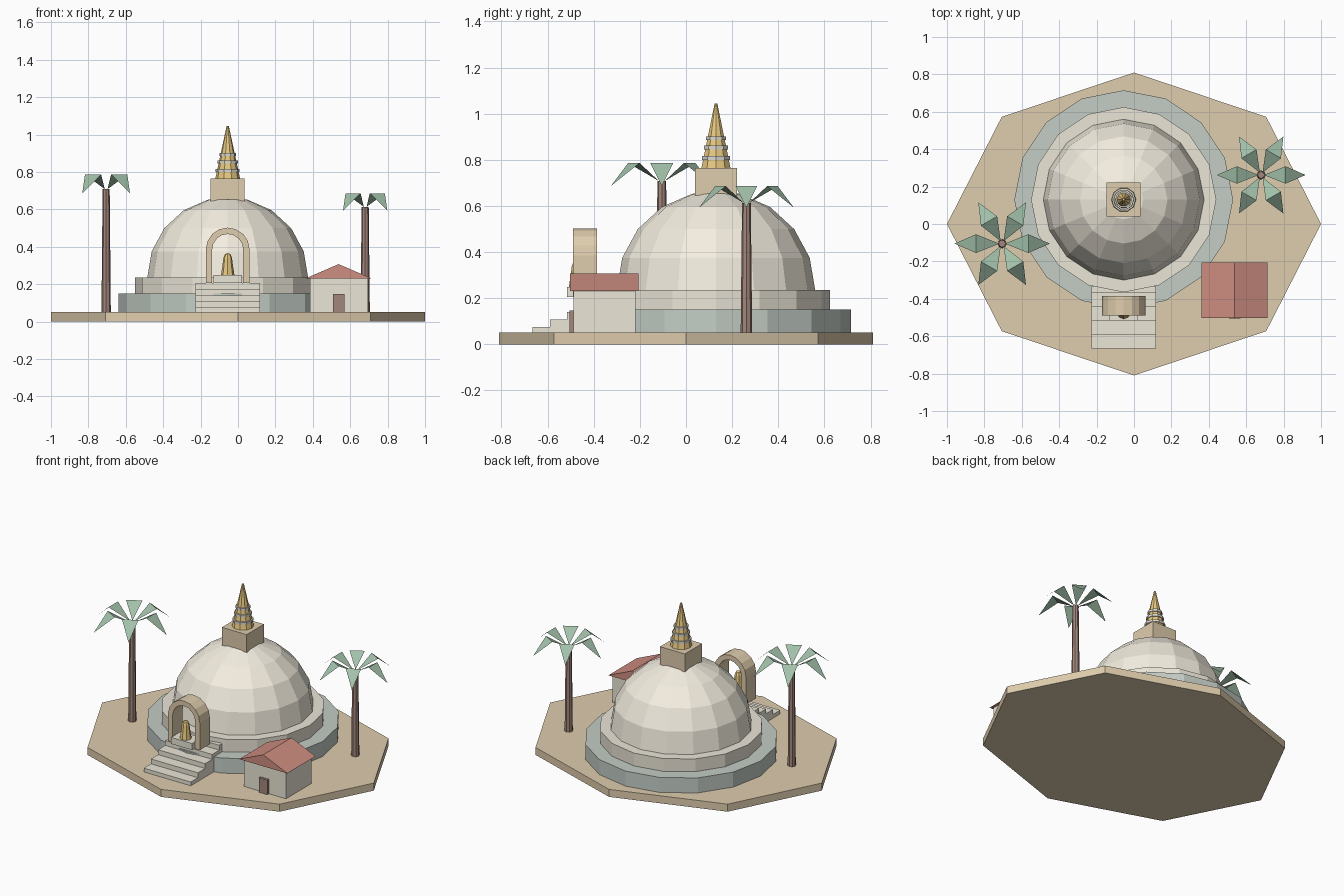
import bpy, bmesh
from math import sin, cos, pi, radians

if "Cube" in bpy.data.objects:
    bpy.data.objects.remove(bpy.data.objects["Cube"])

MATS = {}
COLORS = {
    "sand": (0.74, 0.61, 0.42), "slate": (0.55, 0.61, 0.56), "stone": (0.83, 0.79, 0.68),
    "plaster": (0.90, 0.85, 0.74), "gold": (0.80, 0.58, 0.22), "roof_red": (0.62, 0.27, 0.22),
    "wood": (0.36, 0.24, 0.20), "leaf": (0.36, 0.53, 0.40), "silver": (0.72, 0.70, 0.62),
}


def finish(name, bm, color):
    bmesh.ops.recalc_face_normals(bm, faces=bm.faces)
    me = bpy.data.meshes.new(name)
    bm.to_mesh(me)
    bm.free()
    if color not in MATS:
        MATS[color] = bpy.data.materials.new(color)
        MATS[color].diffuse_color = (*COLORS[color], 1)
    me.materials.append(MATS[color])
    ob = bpy.data.objects.new(name, me)
    bpy.context.collection.objects.link(ob)
    return ob


def lathe(name, profile, n, color, x=0, y=0, sy=1.0):
    """Closed n-sided turned solid from (radius, z) pairs, bottom to top."""
    bm = bmesh.new()
    rings = []
    for r, z in profile:
        if r == 0:
            rings.append([bm.verts.new((x, y, z))])
        else:
            rings.append([bm.verts.new((x + r * cos(2 * pi * i / n), y + sy * r * sin(2 * pi * i / n), z))
                          for i in range(n)])
    for a, b in zip(rings, rings[1:]):
        for i in range(n):
            j = (i + 1) % n
            bm.faces.new((a[i], a[j], b[0]) if len(b) == 1 else (a[i], a[j], b[j], b[i]))
    for ring in (rings[0], rings[-1]):
        if len(ring) > 1:
            bm.faces.new(ring)
    return finish(name, bm, color)


def extrude_profile(name, pts, axis, lo, hi, color):
    """Extrude a 2D outline along axis: 'y' takes (x, z), 'x' takes (y, z)."""
    bm = bmesh.new()
    put = (lambda p, t: (p[0], t, p[1])) if axis == "y" else (lambda p, t: (t, p[0], p[1]))
    a = [bm.verts.new(put(p, lo)) for p in pts]
    b = [bm.verts.new(put(p, hi)) for p in pts]
    bm.faces.new(a)
    bm.faces.new(b)
    for i in range(len(pts)):
        j = (i + 1) % len(pts)
        bm.faces.new((a[i], a[j], b[j], b[i]))
    return finish(name, bm, color)


def box(name, x0, x1, y0, y1, z0, z1, color):
    return extrude_profile(name, [(x0, z0), (x1, z0), (x1, z1), (x0, z1)], "y", y0, y1, color)


CX, CY = -0.055, 0.13

# Ground slab and the two drum tiers
lathe("ground_slab", [(1, 0), (1, 0.05)], 8, "sand", sy=0.81)
lathe("lower_terrace", [(0.585, 0.05), (0.585, 0.15)], 16, "slate", CX, CY)
lathe("upper_terrace", [(0.495, 0.15), (0.495, 0.235)], 16, "stone", CX, CY)

# Dome
dome = [(0.43 * cos(radians(19 * k)), 0.235 + 0.43 * sin(radians(19 * k))) for k in range(5)]
lathe("dome", dome + [(0, 0.662)], 16, "plaster", CX, CY)

# Square crown block and ringed spire
box("crown_block", CX - 0.091, CX + 0.091, CY - 0.091, CY + 0.091, 0.645, 0.765, "sand")
lathe("spire", [(0.066, 0.765), (0.006, 1.045)], 10, "gold", CX, CY)
for i, (z, r) in enumerate([(0.80, 0.064), (0.845, 0.054), (0.885, 0.045)]):
    lathe(f"spire_ring_{i + 1}", [(r, z), (r, z + 0.016)], 10, "silver", CX, CY)

# Front stairs as one stepped profile
steps = [(-0.335, 0.05), (-0.665, 0.05)]
for k in range(5):
    y, z = -0.665 + 0.075 * k, 0.075 + 0.0325 * k
    steps += [(y, z)] + ([(y + 0.075, z)] if k < 4 else [(-0.335, z)])
extrude_profile("stairs", steps, "x", CX - 0.173, CX + 0.173, "stone")

# Shrine arch, pedestal and statue


def arch_line(r):
    curve = [(CX + r * cos(pi * k / 8), 0.385 + r * sin(pi * k / 8)) for k in range(9)]
    return [(CX + r, 0.205)] + curve + [(CX - r, 0.205)]


extrude_profile("shrine_arch", arch_line(0.117) + arch_line(0.083)[::-1], "y", -0.49, -0.385, "sand")
box("statue_pedestal", CX - 0.077, CX + 0.077, -0.515, -0.41, 0.205, 0.248, "stone")
lathe("statue", [(0.036, 0.248), (0.028, 0.30), (0.023, 0.34), (0.015, 0.36), (0, 0.366)],
      8, "gold", CX, -0.472)

# House with gabled roof
box("house_walls", 0.385, 0.695, -0.488, -0.22, 0.05, 0.232, "stone")
extrude_profile("house_roof", [(0.36, 0.23), (0.715, 0.23), (0.538, 0.307)], "y", -0.503, -0.205, "roof_red")
box("house_door", 0.508, 0.57, -0.505, -0.48, 0.05, 0.147, "wood")


# Palms: tapered trunk and six folded leaves
def palm(name, x, y, top, s):
    lathe(f"{name}_trunk", [(0.025, 0.05), (0.019, top)], 8, "wood", x, y)
    bm = bmesh.new()
    for k in range(6):
        c, d = cos(k * pi / 3), sin(k * pi / 3)

        def v(r, w, dz):
            return bm.verts.new((x + s * (r * c - w * d), y + s * (r * d + w * c), top + s * dz))
        root, left, right, tip = v(0.015, 0, 0), v(0.14, 0.05, 0.078), v(0.14, -0.05, 0.078), v(0.255, 0, -0.022)
        bm.faces.new((root, right, left))
        bm.faces.new((left, right, tip))
    finish(f"{name}_leaves", bm, "leaf")


palm("left_palm", -0.705, -0.105, 0.708, 1.0)
palm("right_palm", 0.68, 0.262, 0.613, 0.93)

for m in bpy.data.materials:
    if m.users and not m.is_grease_pencil:
        m.use_nodes = True
        m.node_tree.nodes["Principled BSDF"].inputs["Base Color"].default_value = m.diffuse_color
